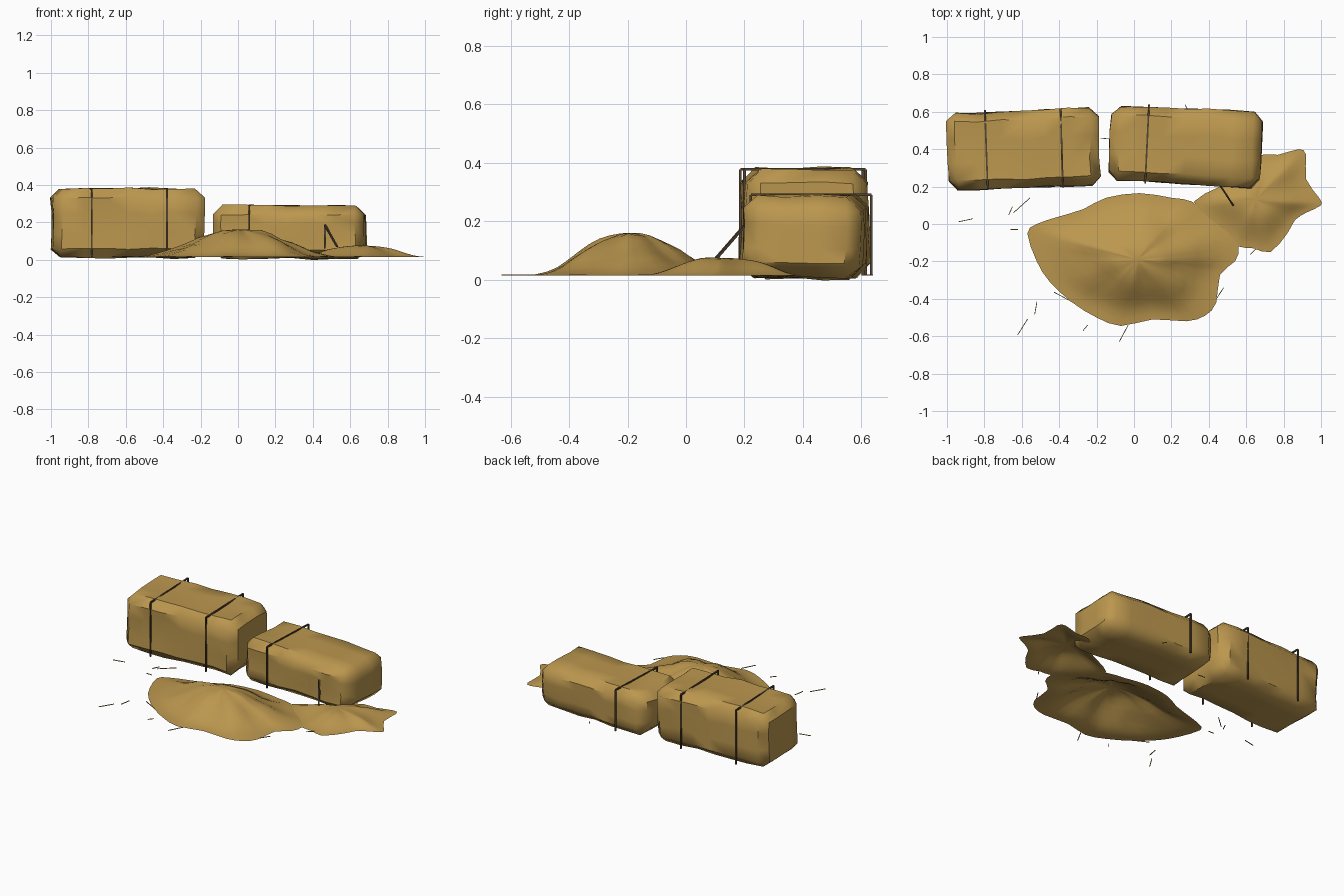
import bpy, bmesh, math
from mathutils import Vector, Matrix, noise

cube = bpy.data.objects.get("Cube")
if cube:
    bpy.data.objects.remove(cube)


def material(name, color):
    m = bpy.data.materials.new(name)
    m.use_nodes = True
    m.diffuse_color = color
    m.node_tree.nodes["Principled BSDF"].inputs["Base Color"].default_value = color
    return m


HAY = material("hay", (0.50, 0.31, 0.077, 1))
TWINE = material("brown twine", (0.085, 0.057, 0.03, 1))
GROUND = 0.015


def finish(name, bm, mat, angle=None):
    bmesh.ops.recalc_face_normals(bm, faces=bm.faces)
    mesh = bpy.data.meshes.new(name)
    bm.to_mesh(mesh)
    bm.free()
    mesh.materials.append(mat)
    ob = bpy.data.objects.new(name, mesh)
    bpy.context.collection.objects.link(ob)
    if angle:
        bpy.ops.object.select_all(action='DESELECT')
        ob.select_set(True)
        bpy.context.view_layer.objects.active = ob
        bpy.ops.object.shade_smooth_by_angle(angle=math.radians(angle))
    return ob


def bale(name, center, size, turn):
    """Chamfered block, cut into slices and gently dented."""
    bm = bmesh.new()
    bmesh.ops.create_cube(bm, size=1, matrix=Matrix.Diagonal((*size, 1)))
    bmesh.ops.bevel(bm, geom=bm.edges[:], offset=0.048, segments=1, affect='EDGES')
    for axis, cuts in ((0, 6), (1, 3), (2, 3)):
        normal = Vector([i == axis for i in range(3)])
        for k in range(1, cuts):
            spot = normal * size[axis] * (k / cuts - 0.5) * 0.9
            bmesh.ops.bisect_plane(bm, geom=bm.verts[:] + bm.edges[:] + bm.faces[:],
                                   plane_co=spot, plane_no=normal)
    place = Matrix.Translation(center) @ Matrix.Rotation(math.radians(turn), 4, 'Z')
    for v in bm.verts:
        v.co = place @ (v.co + noise.noise_vector(v.co * 6 + Vector(center)) * 0.015)
    finish(name, bm, HAY, 45)


def rod(bm, a, b, width):
    """Square bar between two points."""
    a, b = Vector(a), Vector(b)
    d = b - a
    m = Matrix.Translation((a + b) / 2) @ d.to_track_quat('Z', 'Y').to_matrix().to_4x4()
    bmesh.ops.create_cube(bm, size=1, matrix=m @ Matrix.Diagonal((width, width, d.length, 1)))


def wire(name, points, width=0.009):
    bm = bmesh.new()
    for a, b in zip(points, points[1:]):
        rod(bm, a, b, width)
    finish(name, bm, TWINE)


def strap(name, front, back, top):
    """Twine up the front, over the top and down the back."""
    wire(name, [(*front, GROUND), (*front, top), (*back, top), (*back, GROUND)])


def pile(name, peak, height, fullness, outline, rings=10):
    """Heap with a bell profile, open below, lumpy and creased at the peak."""
    bm = bmesh.new()
    rim = []
    pts = [Vector(p) for p in outline]
    for i, p in enumerate(pts):
        a, q, b = pts[i - 1], pts[(i + 1) % len(pts)], pts[(i + 2) % len(pts)]
        rim += [p, (p + q) * 0.5625 - (a + b) * 0.0625]
    center = Vector(peak)
    tip = bm.verts.new((*center, GROUND + height))
    prev = None
    for k in range(1, rings + 1):
        t = k / rings
        ring = []
        for p in rim:
            xy = center.lerp(p, t)
            bell = (1 + math.cos(math.pi * t ** fullness)) / 2
            crease = noise.noise((*(p - center) * 7, 0)) * 0.1 * (1 - t)
            lump = noise.noise((*xy * 8, 0)) * 0.12
            bump = (crease + lump) * math.sin(math.pi * t)
            ring.append(bm.verts.new((*xy, GROUND + height * max(0, bell + bump))))
        for i in range(len(rim)):
            j = (i + 1) % len(rim)
            if prev:
                bm.faces.new((prev[i], ring[i], ring[j], prev[j]))
            else:
                bm.faces.new((tip, ring[i], ring[j]))
        prev = ring
    finish(name, bm, HAY, 60)


# Bales
bale("tall_bale", (-0.59, 0.4, 0.194), (0.81, 0.41, 0.367), 2)
bale("low_bale", (0.277, 0.415, 0.147), (0.81, 0.40, 0.282), -3)

# Twine around the bales, and one snapped end
strap("tall_bale_twine_outer", (-0.782, 0.186), (-0.797, 0.605), 0.378)
strap("tall_bale_twine_inner", (-0.38, 0.2), (-0.393, 0.614), 0.378)
strap("low_bale_twine", (0.06, 0.222), (0.08, 0.634), 0.291)
wire("snapped_twine", [(0.465, 0.2, 0.06), (0.465, 0.2, 0.185), (0.53, 0.1, 0.07)])

# Loose heaps
pile("large_heap", (0.02, -0.19), 0.146, 1.05, [
    (-.57, -.05), (-.52, 0), (-.4, .04), (-.27, .08), (-.15, .14), (.03, .165),
    (.2, .14), (.31, .12), (.4, .04), (.5, -.04), (.56, -.12), (.54, -.2),
    (.46, -.27), (.44, -.42), (.38, -.49), (.28, -.52), (.1, -.51),
    (-.07, -.545), (-.2, -.5), (-.33, -.42), (-.45, -.31), (-.52, -.2)])
pile("small_heap", (0.65, 0.13), 0.06, 1.4, [
    (.32, .12), (.46, .2), (.54, .24), (.6, .32), (.68, .37), (.77, .37),
    (.88, .4), (.92, .37), (.92, .24), (.99, .14), (1, .1), (.92, .06),
    (.86, .02), (.82, -.05), (.73, -.15), (.64, -.13), (.56, -.12),
    (.5, -.05), (.4, .03)])

# Scattered straws: middle x, middle y, direction in degrees, length
straws = bmesh.new()
for x, y, turn, length in (
        (-.9, .02, 12, .08), (-.6, .1, 42, .12), (-.66, .07, 65, .05),
        (-.64, -.03, 0, .04), (-.38, -.39, -28, .11), (-.595, -.55, 58, .1),
        (-.525, -.45, 80, .07), (-.26, -.555, 50, .04), (-.055, -.585, 62, .1),
        (.46, -.37, 57, .07), (.64, -.145, 45, .05), (-.155, .457, -5, .05),
        (.28, .625, -60, .03)):
    half = Vector((math.cos(math.radians(turn)), math.sin(math.radians(turn)), 0)) * length / 2
    mid = Vector((x, y, GROUND + 0.002))
    rod(straws, mid - half, mid + half, 0.004)
finish("loose_straws", straws, HAY)
